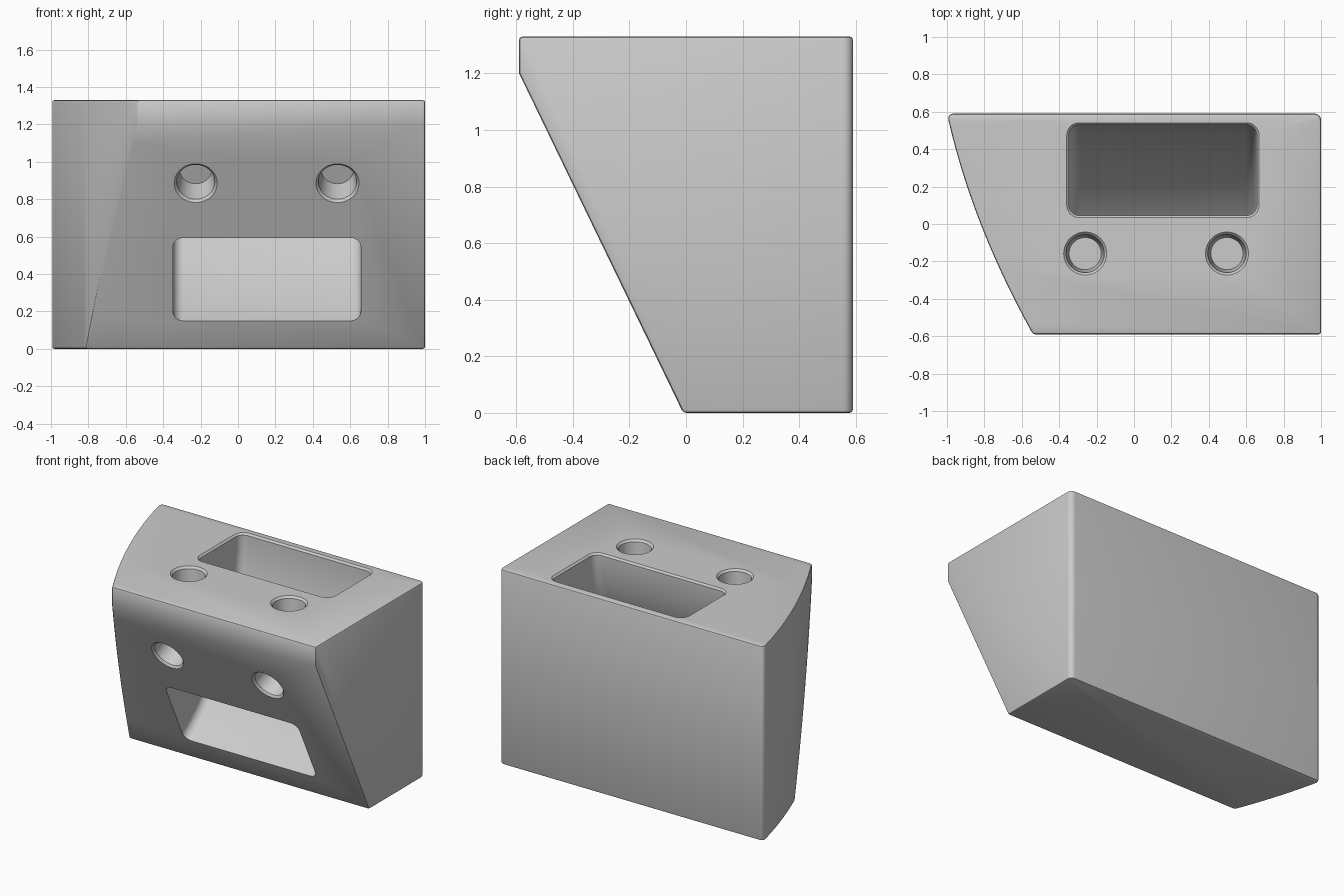
import bpy, bmesh, math
from mathutils import Matrix, Vector

cube = bpy.data.objects.get("Cube")
if cube:
    bpy.data.objects.remove(cube, do_unlink=True)

HEIGHT, DEPTH = 1.33, 0.59          # full height, half depth
SLOPE_TOP, SLOPE_FOOT = 1.2, -0.01  # where the raked front starts and ends

grey = bpy.data.materials.new("light_grey")
grey.use_nodes = True
grey.diffuse_color = (0.6, 0.6, 0.6, 1)
grey.node_tree.nodes["Principled BSDF"].inputs["Base Color"].default_value = (0.6, 0.6, 0.6, 1)


def finish(name, bm):
    """Turn a bmesh into a linked object with outward normals."""
    bmesh.ops.recalc_face_normals(bm, faces=bm.faces)
    mesh = bpy.data.meshes.new(name)
    bm.to_mesh(mesh)
    bm.free()
    mesh.materials.append(grey)
    obj = bpy.data.objects.new(name, mesh)
    bpy.context.collection.objects.link(obj)
    return obj


def loft(name, rings):
    """Skin closed rings of points and cap both ends."""
    bm = bmesh.new()
    loops = [[bm.verts.new(p) for p in ring] for ring in rings]
    n = len(loops[0])
    for a, b in zip(loops, loops[1:]):
        for i in range(n):
            j = (i + 1) % n
            bm.faces.new((a[i], a[j], b[j], b[i]))
    bm.faces.new(loops[0])
    bm.faces.new(loops[-1])
    return finish(name, bm)


def rounded_rect(x0, x1, y0, y1, r, steps=8):
    corners = [(x1 - r, y1 - r), (x0 + r, y1 - r), (x0 + r, y0 + r), (x1 - r, y0 + r)]
    return [(cx + r * math.cos((k + s / steps) * math.pi / 2),
             cy + r * math.sin((k + s / steps) * math.pi / 2))
            for k, (cx, cy) in enumerate(corners) for s in range(steps + 1)]


def hole_cutter(name, centre, outward):
    """Tapered blind hole with a chamfered mouth."""
    turn = Vector((0, 0, 1)).rotation_difference(outward).to_matrix().to_4x4()
    place = Matrix.Translation(centre) @ turn
    rings = []
    for r, z in ((0.086, -0.17), (0.102, -0.014), (0.115, 0), (0.115, 0.03)):
        rings.append([place @ Vector((r * math.cos(a), r * math.sin(a), z))
                      for a in (math.tau * i / 48 for i in range(48))])
    return loft(name, rings)


# Body: plan outline with a bowed side, extruded upward
def bow(t):
    return (-0.77 - 0.23 * t - 0.05 * (1 - t * t), DEPTH * t)


plan = [(1, -DEPTH), (1, DEPTH)] + [bow(1 - i / 12) for i in range(25)]
bm = bmesh.new()
base = bm.faces.new([bm.verts.new((x, y, 0)) for x, y in plan])
top = bmesh.ops.extrude_face_region(bm, geom=[base])["geom"]
bmesh.ops.translate(bm, vec=(0, 0, HEIGHT),
                    verts=[v for v in top if isinstance(v, bmesh.types.BMVert)])

# Round the upright back corners
back = [e for e in bm.edges if all(v.co.y > DEPTH - 0.001 for v in e.verts)
        and abs(e.verts[0].co.z - e.verts[1].co.z) > 1]
bmesh.ops.bevel(bm, geom=back, offset=0.035, segments=6, profile=0.5, affect='EDGES')

# Rake the front away below the upper band
rake = Vector((0, -SLOPE_TOP, -(SLOPE_FOOT + DEPTH))).normalized()
cut = bmesh.ops.bisect_plane(bm, geom=bm.verts[:] + bm.edges[:] + bm.faces[:],
                             plane_co=(0, SLOPE_FOOT, 0), plane_no=rake, clear_outer=True)
rim = [g for g in cut["geom_cut"] if isinstance(g, bmesh.types.BMEdge)]
bmesh.ops.holes_fill(bm, edges=rim, sides=0)
body = finish("body", bm)

edge = body.modifiers.new("edge_chamfer", 'BEVEL')
edge.width = 0.012
edge.segments = 2
edge.limit_method = 'ANGLE'
edge.angle_limit = math.radians(32)
edge.use_clamp_overlap = False

# Curved chute from the top to the raked front, swept around an axis along x
AXIS_Y = -0.916
section = rounded_rect(-0.348, 0.657, 0.962, 1.445, 0.055)
chute = []
for i in range(41):
    a = math.radians(-10 + 2 * i)
    chute.append([(x, AXIS_Y + r * math.cos(a), HEIGHT - r * math.sin(a)) for x, r in section])
cutters = [loft("chute_cutter", chute)]

# Chamfer around the chute's upper mouth
mouth = []
for grow, z in ((-0.004, HEIGHT - 0.016), (0.012, HEIGHT), (0.012, HEIGHT + 0.03)):
    ring = rounded_rect(-0.348 - grow, 0.657 + grow, 0.046 - grow, 0.529 + grow, 0.055 + grow)
    mouth.append([(x, y, z) for x, y in ring])
cutters.append(loft("mouth_cutter", mouth))

# Pairs of round holes in the top and in the raked front
front_z = 0.886
front_y = SLOPE_FOOT - (SLOPE_FOOT + DEPTH) * front_z / SLOPE_TOP
for side in (-1, 1):
    cutters.append(hole_cutter("top_hole_cutter", Vector((0.118 + 0.379 * side, -0.158, HEIGHT)),
                               Vector((0, 0, 1))))
    cutters.append(hole_cutter("front_hole_cutter", Vector((0.153 + 0.379 * side, front_y, front_z)),
                               rake))

for cutter in cutters:
    cutter.hide_render = True
    mod = body.modifiers.new(cutter.name, 'BOOLEAN')
    mod.operation = 'DIFFERENCE'
    mod.solver = 'EXACT'
    mod.object = cutter

# Bake the modifiers, drop the cutters and shade
bpy.ops.object.select_all(action='DESELECT')
body.select_set(True)
bpy.context.view_layer.objects.active = body
for mod in list(body.modifiers):
    bpy.ops.object.modifier_apply(modifier=mod.name)
for cutter in cutters:
    bpy.data.objects.remove(cutter, do_unlink=True)
bpy.ops.object.shade_smooth_by_angle(angle=math.radians(24))
